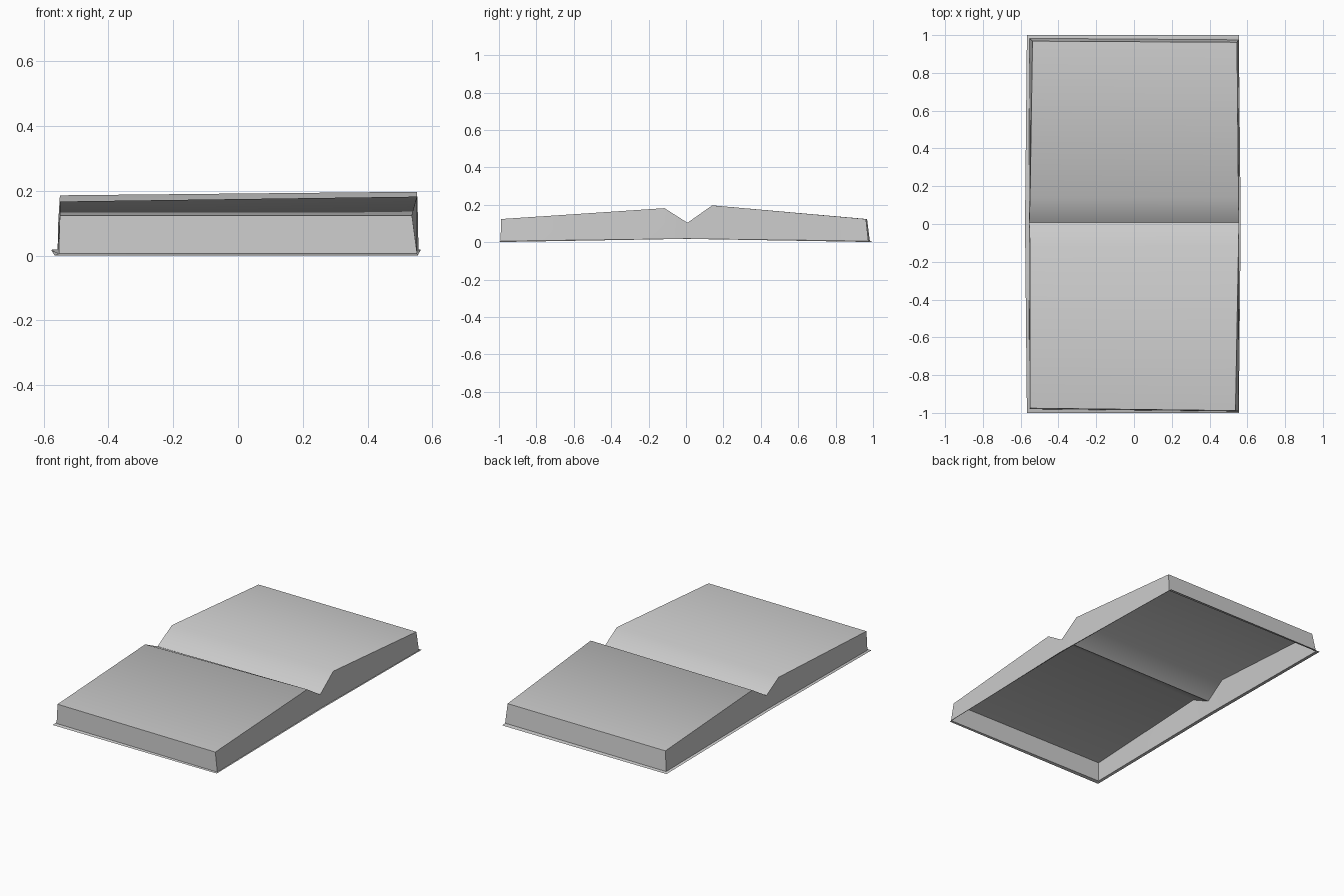
import bpy
import bmesh
import math

cube = bpy.data.objects.get("Cube")
if cube:
    bpy.data.objects.remove(cube, do_unlink=True)

grey = bpy.data.materials.new("plain grey")
grey.use_nodes = True
colour = (0.6, 0.6, 0.6, 1)
grey.diffuse_color = colour
grey.node_tree.nodes["Principled BSDF"].inputs["Base Color"].default_value = colour

# Roof profile on each side, from front to back: (x, y, z)
left_top = [(-0.55, -0.975, 0.124), (-0.55, -0.12, 0.167), (-0.555, 0.008, 0.104),
            (-0.55, 0.14, 0.186), (-0.537, 0.968, 0.124)]
right_top = [(0.537, -0.988, 0.124), (0.553, -0.115, 0.182), (0.556, 0.008, 0.104),
             (0.553, 0.14, 0.197), (0.545, 0.962, 0.124)]


def base_point(side, y):
    """Foot of the wall, lifting gently towards the middle."""
    return (side * (0.557 - 0.004 * abs(y)), y, 0.006 + 0.013 * (1 - abs(y)))


def rim_point(side, y):
    """Outer edge of the thin rim."""
    bow = 1 - abs(y)
    return (side * (0.561 + 0.01 * bow) - 0.006, y, 0.001 + 0.017 * bow)


# Perimeter loops: up the right side, back down the left side
top = right_top + left_top[::-1]
base = [base_point(1, y) for y in (-0.992, -0.115, 0.008, 0.14, 0.975)]
base += [base_point(-1, y) for y in (0.983, 0.14, 0.008, -0.12, -0.98)]
rim = [rim_point(1, y) for y in (-1, -0.115, 0.008, 0.14, 1)]
rim += [rim_point(-1, y) for y in (1, 0.14, 0.008, -0.12, -1)]

bm = bmesh.new()
loops = [[bm.verts.new(p) for p in loop] for loop in (rim, base, top)]
count = len(top)

# Rim and walls
for lower, upper in zip(loops, loops[1:]):
    for i in range(count):
        j = (i + 1) % count
        bm.faces.new((lower[i], lower[j], upper[j], upper[i]))

# Roof panels across the width
roof = loops[2]
for i in range(count // 2 - 1):
    bm.faces.new((roof[i], roof[i + 1], roof[count - 2 - i], roof[count - 1 - i]))

bmesh.ops.recalc_face_normals(bm, faces=bm.faces)
if max(bm.faces, key=lambda f: f.calc_center_median().z).normal.z < 0:
    bmesh.ops.reverse_faces(bm, faces=bm.faces)

mesh = bpy.data.meshes.new("double_pitched_roof")
bm.to_mesh(mesh)
bm.free()
mesh.materials.append(grey)
shell = bpy.data.objects.new("double_pitched_roof", mesh)
bpy.context.collection.objects.link(shell)

# Soft ridges, crisp valley and corners
bpy.context.view_layer.objects.active = shell
shell.select_set(True)
bpy.ops.object.shade_smooth_by_angle(angle=math.radians(50))
